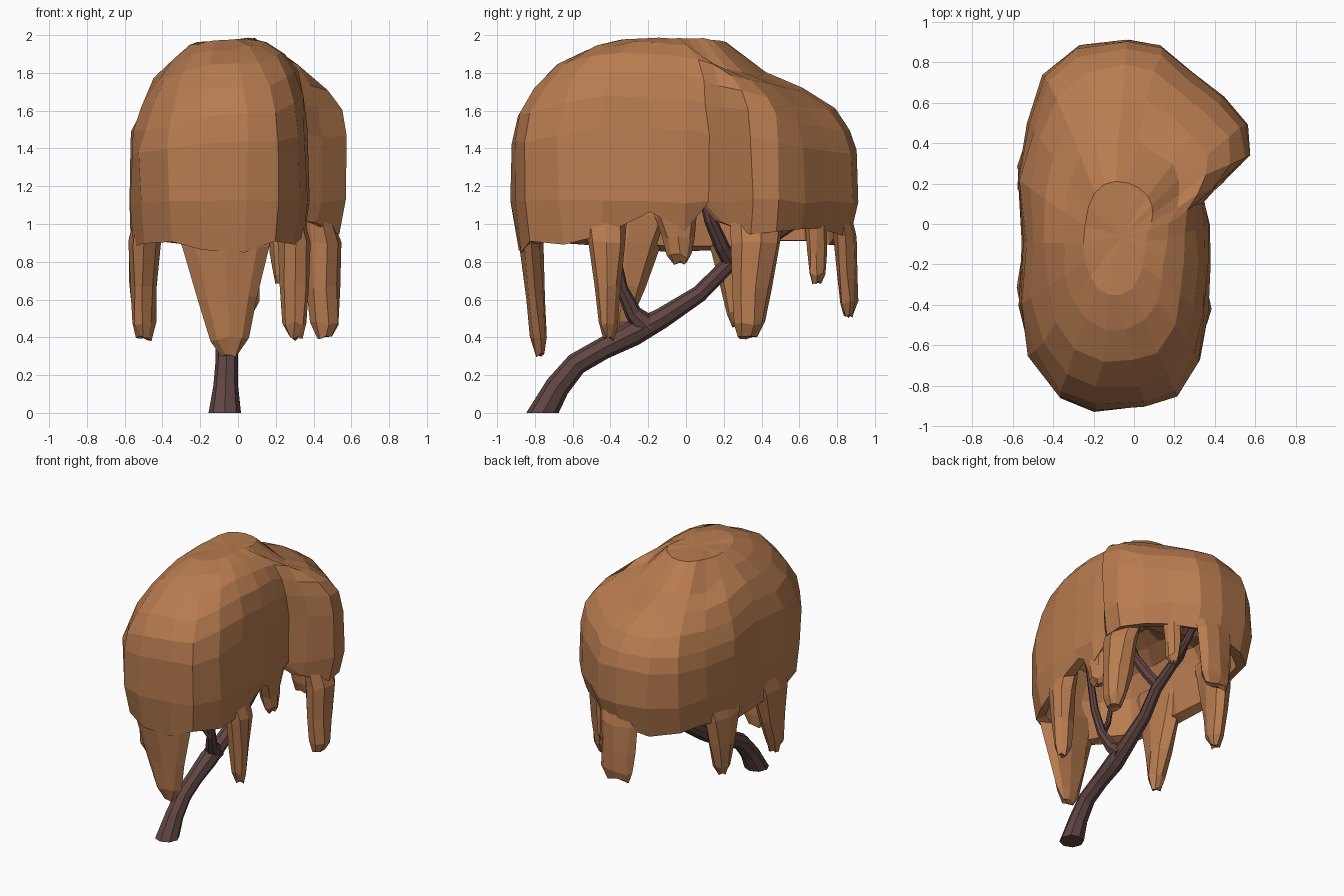
import bpy, bmesh, math, random
from mathutils import Vector

if "Cube" in bpy.data.objects:
    bpy.data.objects.remove(bpy.data.objects["Cube"])

random.seed(4)

def material(name, color):
    m = bpy.data.materials.new(name)
    m.diffuse_color = (*color, 1)
    m.use_nodes = True
    m.node_tree.nodes["Principled BSDF"].inputs["Base Color"].default_value = m.diffuse_color
    return m

LEAF = material("foliage", (0.48, 0.20, 0.08))
BARK = material("bark", (0.115, 0.06, 0.056))

def finish(name, bm, mat):
    bmesh.ops.recalc_face_normals(bm, faces=bm.faces)
    me = bpy.data.meshes.new(name)
    bm.to_mesh(me)
    bm.free()
    me.materials.append(mat)
    ob = bpy.data.objects.new(name, me)
    bpy.context.collection.objects.link(ob)
    return ob

def loft(name, rings, mat):
    """Closed skin through equal-sized rings of points, capped at both ends."""
    bm = bmesh.new()
    vs = [[bm.verts.new(p) for p in r] for r in rings]
    n = len(rings[0])
    for a, b in zip(vs, vs[1:]):
        for i in range(n):
            j = (i + 1) % n
            bm.faces.new((a[i], a[j], b[j], b[i]))
    for r in (vs[0], vs[-1]):
        c = bm.verts.new(sum((v.co for v in r), Vector()) / n)
        for i in range(n):
            bm.faces.new((r[i], r[(i + 1) % n], c))
    return finish(name, bm, mat)

# Canopy outline: x, y, roof roundness, hem height
OUTLINE = [
    (-.2, -.92, 2.5, .86), (.05, -.91, 2.6, .86), (.22, -.86, 2.7, .9),
    (.33, -.68, 3, .9), (.36, -.45, 3.3, .95), (.375, -.2, 3.3, 1.06),
    (.365, 0, 3.2, .97), (.34, .12, 3, 1.09), (.44, .21, 3, 1.0),
    (.58, .35, 3.2, .95), (.56, .5, 3, .95), (.44, .63, 2.6, .98),
    (.28, .75, 2.4, .97), (.14, .88, 2.3, .95), (-.04, .92, 2.3, .92),
    (-.28, .88, 2.3, .88), (-.45, .74, 2.3, .9), (-.52, .5, 2.2, .9),
    (-.58, .22, 2, .86), (-.56, -.1, 2.05, .86), (-.57, -.4, 2, .88),
    (-.52, -.66, 2, .9), (-.37, -.86, 2.2, .9)]
CX, CY, TOP, SHOULDER = -.1, -.1, 1.99, 1.3

def ring(ratio, height, scale_in=0.0, jitter=.011):
    pts = []
    n = len(OUTLINE)
    for i, (x, y, e, hem) in enumerate(OUTLINE):
        # Inner rings are smoothed so the rear lobe melts into the roof
        ax = sum(OUTLINE[(i + k) % n][0] for k in (-2, -1, 0, 1, 2)) / 5
        ay = sum(OUTLINE[(i + k) % n][1] for k in (-2, -1, 0, 1, 2)) / 5
        w = min(1, ratio * ratio)
        d = Vector((ax + (x - ax) * w - CX, ay + (y - ay) * w - CY))
        d = d * ratio - d.normalized() * scale_in
        # The rear roof sits a step lower
        drop = .13 * min(1, max(0, (y - .12) / .25)) if ratio > .4 else 0
        j = lambda: random.uniform(-jitter, jitter)
        pts.append(Vector((CX + d.x + j(), CY + d.y + j(), height(e, hem, drop) + j())))
    return pts

def roof(t, top, base):
    return lambda e, hem, drop: base + (top - drop - base) * max(0, 1 - t ** e) ** (1 / e)

# Hollow canopy: roof, outer wall, hem, inner wall, ceiling
rings = [ring(t, roof(t, TOP, SHOULDER), 0, .003 if t < .4 else .011)
         for t in (.33, .55, .74, .88, .96, .995)]
rings.append(ring(1, lambda e, h, d: 1.12))
rings.append(ring(.96, lambda e, h, d: h))
rings.append(ring(.95, lambda e, h, d: h + .02, .07))
rings.append(ring(1, lambda e, h, d: 1.2, .13))
rings += [ring(t * .98, roof(t, 1.5, 1.2), .1) for t in (.9, .7, .45)]
loft("canopy", rings, LEAF)

# Hanging fronds: tip x, y, z, facing angle, half width, tip half width, depth, side lean, out lean
FRONDS = [
    (-.04, -.77, .29, -90, .31, .06, .06, -.04, .07),
    (.30, -.41, .38, 0, .13, .03, .085, -.02, 0),
    (.30, -.03, .78, 0, .14, .05, .065, -.03, 0),
    (.46, .33, .38, 12, .16, .07, .105, .07, -.02),
    (.22, .69, .67, 55, .08, .04, .05, 0, 0),
    (-.02, .865, .50, 92, .17, .12, .06, 0, -.04),
    (-.50, .28, .45, 172, .22, .04, .08, 0, 0),
    (-.50, -.36, .38, 180, .25, .035, .085, -.08, 0)]

for k, (x, y, z, ang, w, tip, depth, lean, lean_out) in enumerate(FRONDS):
    out = Vector((math.cos(math.radians(ang)), math.sin(math.radians(ang)), 0))
    side = Vector((-out.y, out.x, 0))
    top = 1.16
    levels = []
    for s, deep in ((0, .4), (.1, .75), (.35, .9), (.65, 1), (.85, .8), (1, .3)):
        c = Vector((x, y, z + (top - z) * s)) + out * lean_out * s + side * lean * s
        c -= out * depth * max(0, s - .65) * 1.4
        hw = tip + (w - tip) * s ** .85
        if s == 0:
            hw *= .75
        levels.append([c + side * hw * math.cos(a) + out * depth * deep * math.sin(a)
                       + Vector((random.uniform(-.008, .008), random.uniform(-.008, .008),
                                 random.uniform(0, .03)))
                       for a in (math.tau * i / 8 for i in range(8))])
    loft(f"frond_{k + 1}", levels, LEAF)

# Leaning trunk and branches: rings swept along a path of x, y, z, radius
def limb(name, path):
    pts = [Vector(p[:3]) for p in path]
    levels = []
    for i, p in enumerate(pts):
        t = (pts[min(i + 1, len(pts) - 1)] - pts[max(i - 1, 0)]).normalized()
        if p.z == 0:
            t = Vector((0, 0, 1))
        u = Vector((1, 0, 0))
        u = (u - t * u.dot(t)).normalized()
        v = t.cross(u)
        r = path[i][3]
        levels.append([p + r * (u * math.cos(a) + v * math.sin(a))
                       for a in (math.tau * k / 8 for k in range(8))])
    loft(name, levels, BARK)

limb("trunk", [(-.07, -.76, 0, .086), (-.065, -.68, .14, .066), (-.06, -.58, .26, .06),
               (-.06, -.44, .34, .058), (-.06, -.28, .42, .066), (-.05, -.13, .5, .055),
               (-.04, .07, .63, .045), (-.02, .22, .78, .042), (-.02, .38, .88, .035),
               (0, .57, 1.0, .028), (0, .72, 1.15, .02)])
limb("front_branch", [(-.06, -.2, .45, .07), (-.03, -.28, .53, .045), (.01, -.34, .66, .032),
                      (.04, -.38, .85, .028), (.06, -.42, 1.2, .022), (.07, -.46, 1.4, .015)])
limb("front_twig", [(.01, -.34, .64, .028), (-.1, -.4, .8, .02), (-.2, -.45, 1.15, .014)])
limb("middle_branch", [(-.03, .24, .79, .042), (.03, .19, .88, .04), (.1, .13, 1.02, .034),
                       (.14, .07, 1.25, .026), (.16, .02, 1.45, .018)])
limb("left_branch", [(-.02, .35, .86, .03), (-.12, .36, 1.0, .025), (-.25, .4, 1.4, .016)])
